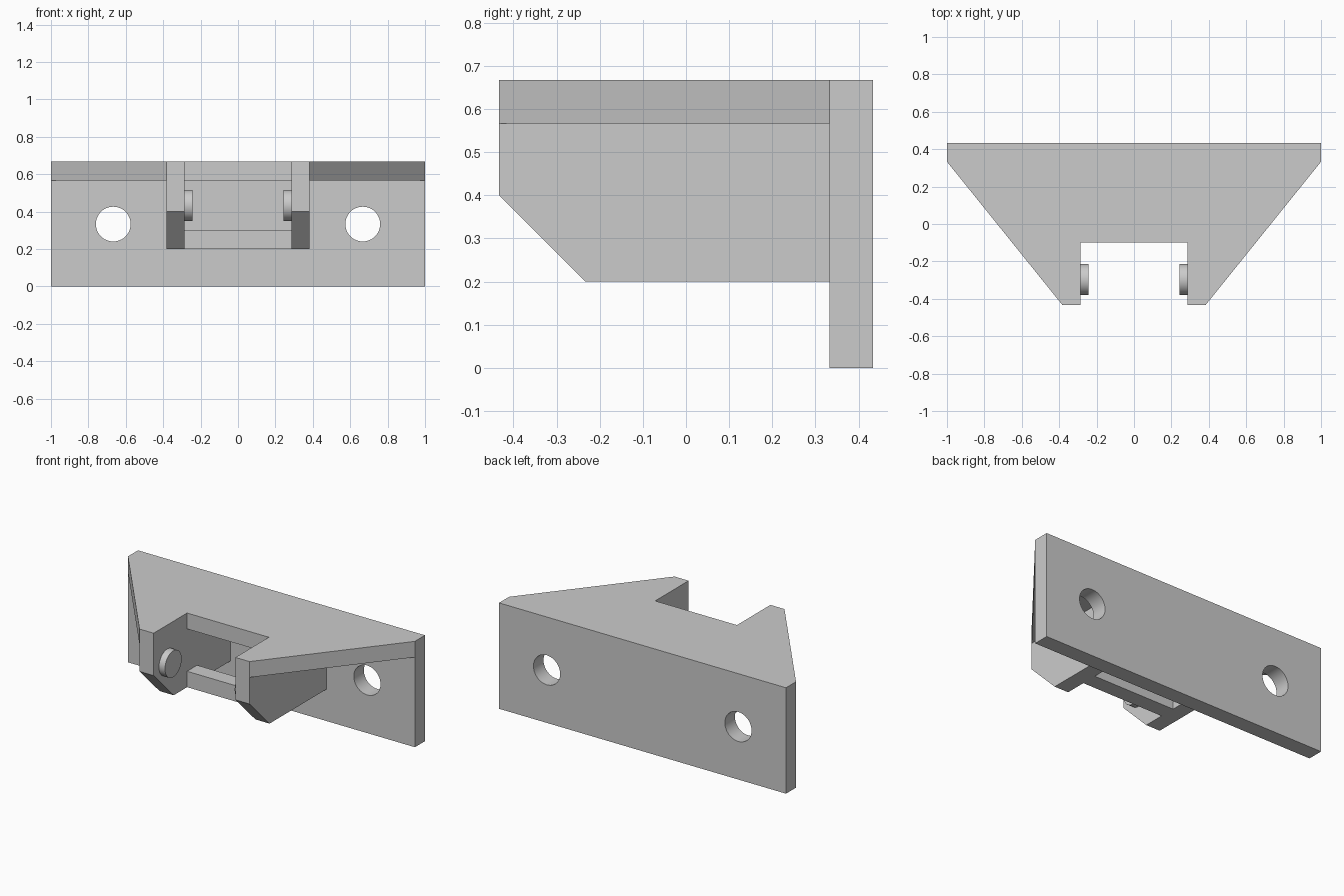
import bpy, bmesh, math
from mathutils import Matrix, Vector

cube = bpy.data.objects.get("Cube")
if cube:
    bpy.data.objects.remove(cube, do_unlink=True)

grey = bpy.data.materials.new("plain grey")
grey.use_nodes = True
COLOUR = (0.6, 0.6, 0.6, 1)
grey.diffuse_color = COLOUR
grey.node_tree.nodes["Principled BSDF"].inputs["Base Color"].default_value = COLOUR


def finish(name, bm):
    bmesh.ops.recalc_face_normals(bm, faces=bm.faces)
    mesh = bpy.data.meshes.new(name)
    bm.to_mesh(mesh)
    bm.free()
    mesh.materials.append(grey)
    obj = bpy.data.objects.new(name, mesh)
    bpy.context.collection.objects.link(obj)
    return obj


def prism(name, profile, offset):
    """Extrude a closed 3D outline along an offset."""
    bm = bmesh.new()
    face = bm.faces.new([bm.verts.new(p) for p in profile])
    grown = bmesh.ops.extrude_face_region(bm, geom=[face], use_keep_orig=True)
    moved = [g for g in grown["geom"] if isinstance(g, bmesh.types.BMVert)]
    bmesh.ops.translate(bm, verts=moved, vec=offset)
    return finish(name, bm)


def box(name, low, high):
    bm = bmesh.new()
    low, high = Vector(low), Vector(high)
    place = Matrix.Translation((low + high) / 2) @ Matrix.Diagonal((*(high - low), 1))
    bmesh.ops.create_cube(bm, size=1, matrix=place)
    return finish(name, bm)


def cylinder(name, centre, radius, depth, axis):
    bm = bmesh.new()
    place = Matrix.Translation(centre) @ Matrix.Rotation(math.pi / 2, 4, axis)
    bmesh.ops.create_cone(bm, cap_ends=True, segments=48, radius1=radius,
                          radius2=radius, depth=depth, matrix=place)
    return finish(name, bm)


def smooth(obj):
    bpy.ops.object.select_all(action="DESELECT")
    obj.select_set(True)
    bpy.context.view_layer.objects.active = obj
    bpy.ops.object.shade_smooth_by_angle(angle=math.radians(30))


HEIGHT, UNDER = 0.667, 0.567       # top and underside of the top plate
FRONT, WALL, BACK = -0.433, 0.333, 0.433
INNER, OUTER = 0.285, 0.383        # faces of the arms
NOTCH = -0.1

# Upright mounting plate with two screw holes
plate = box("back_plate", (-1, WALL, 0), (1, BACK, HEIGHT))
cutters = []
for x in (-0.667, 0.667):
    cutter = cylinder("hole_cutter", (x, WALL, 0.333), 0.093, 0.6, "X")
    cutter.hide_render = True
    hole = plate.modifiers.new("screw hole", "BOOLEAN")
    hole.operation, hole.solver, hole.object = "DIFFERENCE", "EXACT", cutter
    cutters.append(cutter)
bpy.context.view_layer.update()
drilled = bpy.data.meshes.new_from_object(
    plate.evaluated_get(bpy.context.evaluated_depsgraph_get()))
plate.modifiers.clear()
plate.data = drilled
for cutter in cutters:
    bpy.data.objects.remove(cutter, do_unlink=True)
smooth(plate)

# Tapered top plate with a notch in its front edge
half = [(1, WALL), (OUTER, FRONT), (INNER, FRONT), (INNER, NOTCH)]
outline = half + [(-x, y) for x, y in reversed(half)]
prism("top_plate", [(x, y, UNDER) for x, y in outline], (0, 0, HEIGHT - UNDER))

# Chamfered arms, each with a round peg on its inner face
arm = [(WALL, UNDER), (WALL, 0.2), (-0.233, 0.2), (FRONT, 0.4), (FRONT, UNDER)]
for side, s in (("left", 1), ("right", -1)):
    prism(side + "_arm", [(s * INNER, y, z) for y, z in arm], (s * (OUTER - INNER), 0, 0))
    smooth(cylinder(side + "_peg", (s * 0.268, -0.297, 0.433), 0.083, 0.05, "Y"))

# Lower bar joining the arms
box("cross_bar", (-INNER, NOTCH, 0.2), (INNER, 0, 0.3))
